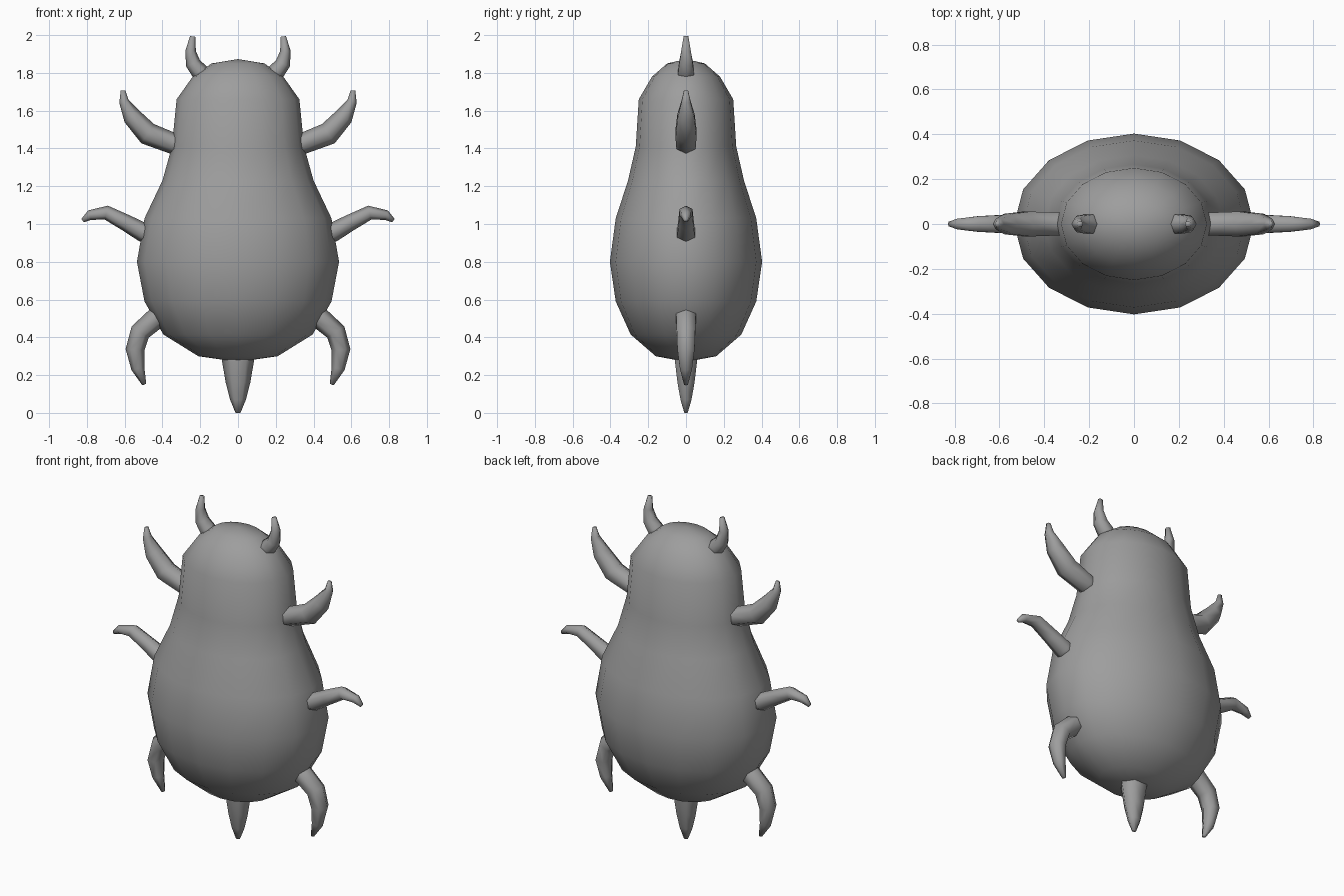
import bpy, bmesh, math
from mathutils import Vector

if "Cube" in bpy.data.objects:
    bpy.data.objects.remove(bpy.data.objects["Cube"])

# Dark grey surface
grey = bpy.data.materials.new("dark_grey")
grey.diffuse_color = (0.34, 0.34, 0.34, 1)
grey.use_nodes = True
grey.node_tree.nodes["Principled BSDF"].inputs["Base Color"].default_value = grey.diffuse_color


def finish(name, bm):
    bmesh.ops.recalc_face_normals(bm, faces=bm.faces)
    mesh = bpy.data.meshes.new(name)
    bm.to_mesh(mesh)
    bm.free()
    mesh.materials.append(grey)
    for p in mesh.polygons:
        p.use_smooth = True
    obj = bpy.data.objects.new(name, mesh)
    bpy.context.collection.objects.link(obj)
    return obj


def bridge(bm, rings, start=None, end=None):
    n = len(rings[0])
    for a, b in zip(rings, rings[1:]):
        for i in range(n):
            bm.faces.new((a[i], a[(i + 1) % n], b[(i + 1) % n], b[i]))
    for ring, pole in ((rings[0], start), (rings[-1], end)):
        if pole is None:
            bm.faces.new(ring)
        else:
            v = bm.verts.new(pole)
            for i in range(n):
                bm.faces.new((ring[i], ring[(i + 1) % n], v))


def body(profile, bottom, top, sides=16):
    bm = bmesh.new()
    rings = []
    for rx, ry, z in profile:
        rings.append([bm.verts.new((rx * math.cos(math.tau * i / sides),
                                    ry * math.sin(math.tau * i / sides), z))
                      for i in range(sides)])
    bridge(bm, rings, (0, 0, bottom), (0, 0, top))
    return finish("body", bm)


def spike(name, path, depth=1.05, mirror=True, sides=6):
    """Tapered curved limb in the xz plane; path = (x, z, radius)."""
    pts = [Vector((x, 0, z)) for x, z, r in path]
    for sign, side in ((1, "right"), (-1, "left")) if mirror else ((1, ""),):
        bm = bmesh.new()
        rings = []
        for k, (p, (_, _, r)) in enumerate(zip(pts, path)):
            t = (pts[min(k + 1, len(pts) - 1)] - pts[max(k - 1, 0)]).normalized()
            across = Vector((-t.z, 0, t.x))
            ring = []
            for i in range(sides):
                a = math.tau * i / sides
                v = p + across * r * math.cos(a)
                v.y = r * depth * math.sin(a)
                v.x *= sign
                ring.append(bm.verts.new(v))
            rings.append(ring)
        bridge(bm, rings)
        finish((name + "_" + side).strip("_"), bm)


# Pear-shaped body
body([(0.21, 0.16, 0.30), (0.395, 0.293, 0.415), (0.495, 0.372, 0.59),
      (0.535, 0.403, 0.80), (0.495, 0.372, 1.03), (0.40, 0.307, 1.23),
      (0.350, 0.266, 1.41), (0.325, 0.25, 1.66), (0.24, 0.18, 1.78),
      (0.14, 0.10, 1.85)], 0.27, 1.873)

# Limbs, horns and tail
spike("horn", [(0.18, 1.775, 0.046), (0.205, 1.81, 0.046), (0.238, 1.85, 0.040),
               (0.251, 1.916, 0.028), (0.240, 1.993, 0.014)])
spike("upper_arm", [(0.29, 1.415, 0.056), (0.345, 1.427, 0.056),
                    (0.478, 1.478, 0.061), (0.56, 1.568, 0.050),
                    (0.604, 1.65, 0.026), (0.609, 1.707, 0.012)])
spike("middle_arm", [(0.44, 0.935, 0.052), (0.505, 0.957, 0.051),
                     (0.594, 1.007, 0.044), (0.697, 1.06, 0.038),
                     (0.785, 1.047, 0.026), (0.823, 1.018, 0.011)])
spike("leg", [(0.39, 0.53, 0.055), (0.435, 0.50, 0.057), (0.518, 0.428, 0.054),
              (0.545, 0.335, 0.050), (0.53, 0.235, 0.035), (0.496, 0.150, 0.011)])
spike("tail", [(0, 0.36, 0.088), (0, 0.27, 0.084), (0, 0.16, 0.065),
               (0, 0.07, 0.042), (0, 0.0, 0.013)], depth=0.8, mirror=False)
